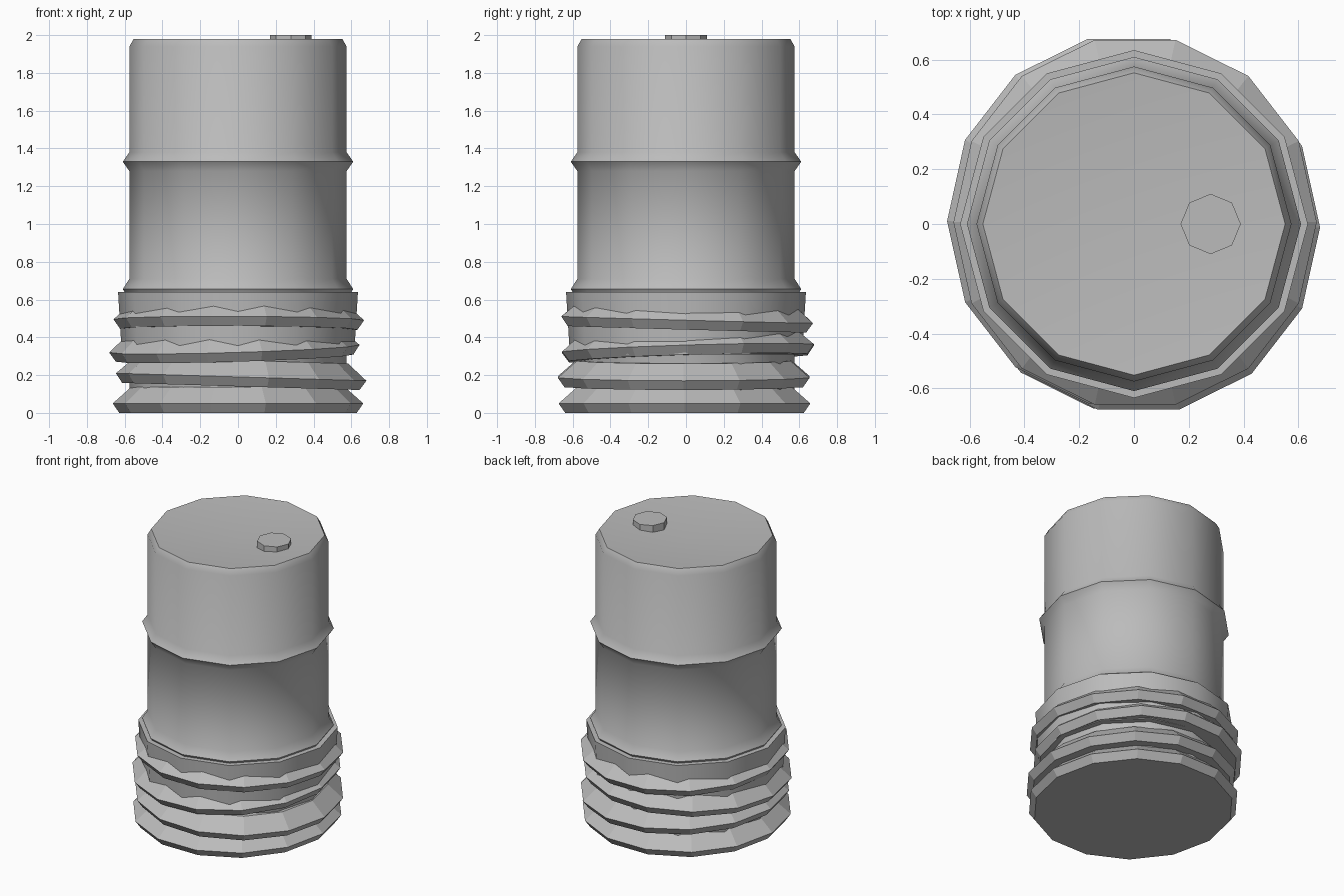
import bpy, bmesh, math

cube = bpy.data.objects.get("Cube")
if cube:
    bpy.data.objects.remove(cube, do_unlink=True)

grey = bpy.data.materials.new("plain_grey")
grey.use_nodes = True
colour = (0.5, 0.5, 0.5, 1)
grey.diffuse_color = colour
grey.node_tree.nodes["Principled BSDF"].inputs["Base Color"].default_value = colour


def turned(name, profile, sides, angle=None):
    """Revolve (radius, height) points; a radius of zero closes with a fan."""
    bm = bmesh.new()
    rings = []
    for r, z in profile:
        n = sides if r else 1
        rings.append([bm.verts.new((r * math.cos(2 * math.pi * i / sides),
                                    r * math.sin(2 * math.pi * i / sides), z))
                      for i in range(n)])
    for low, high in zip(rings, rings[1:]):
        for i in range(sides):
            j = (i + 1) % sides
            corners = [low[i % len(low)], low[j % len(low)],
                       high[j % len(high)], high[i % len(high)]]
            bm.faces.new(list(dict.fromkeys(corners)))
    for ring in (rings[0], rings[-1]):
        if len(ring) > 1:
            bm.faces.new(ring)
    bmesh.ops.recalc_face_normals(bm, faces=bm.faces)
    mesh = bpy.data.meshes.new(name)
    bm.to_mesh(mesh)
    bm.free()
    mesh.materials.append(grey)
    obj = bpy.data.objects.new(name, mesh)
    bpy.context.collection.objects.link(obj)
    if angle:
        bpy.ops.object.select_all(action="DESELECT")
        obj.select_set(True)
        bpy.context.view_layer.objects.active = obj
        bpy.ops.object.shade_smooth_by_angle(angle=math.radians(angle))
    return obj


# Drum with two raised hoops and a dished lid
turned("drum_body", [
    (0.575, 0.02), (0.575, 0.6), (0.61, 0.655), (0.575, 0.71),
    (0.575, 1.28), (0.61, 1.33), (0.575, 1.38),
    (0.575, 1.94), (0.552, 1.98), (0, 1.935)], 12, 60)

# Tapered sleeve around the foot of the drum
turned("sleeve", [(0.615, 0.31), (0.635, 0.64)], 12, 35)

# Filler cap
cap = turned("filler_cap", [(0.11, 1.93), (0.11, 2.0)], 8)
cap.location.x = 0.28

# Slightly crooked stacked rings: x, y, z of the base, tilt about x and y
rings = [(0, -0.008, 0, 0, 0),
         (0.015, -0.012, 0.14, 0, 0.03),
         (-0.018, 0.012, 0.29, 0.03, -0.03),
         (0.004, 0.005, 0.443, -0.027, 0.004)]
section = [(0.635, 0), (0.67, 0.05), (0.57, 0.138)]
for i, (x, y, z, tilt_x, tilt_y) in enumerate(rings):
    ring = turned(f"base_ring_{i + 1}", section, 14)
    ring.location = (x, y, z)
    ring.rotation_euler = (tilt_x, tilt_y, 0)
    ring.scale = (0.99, 1.02, 1)
